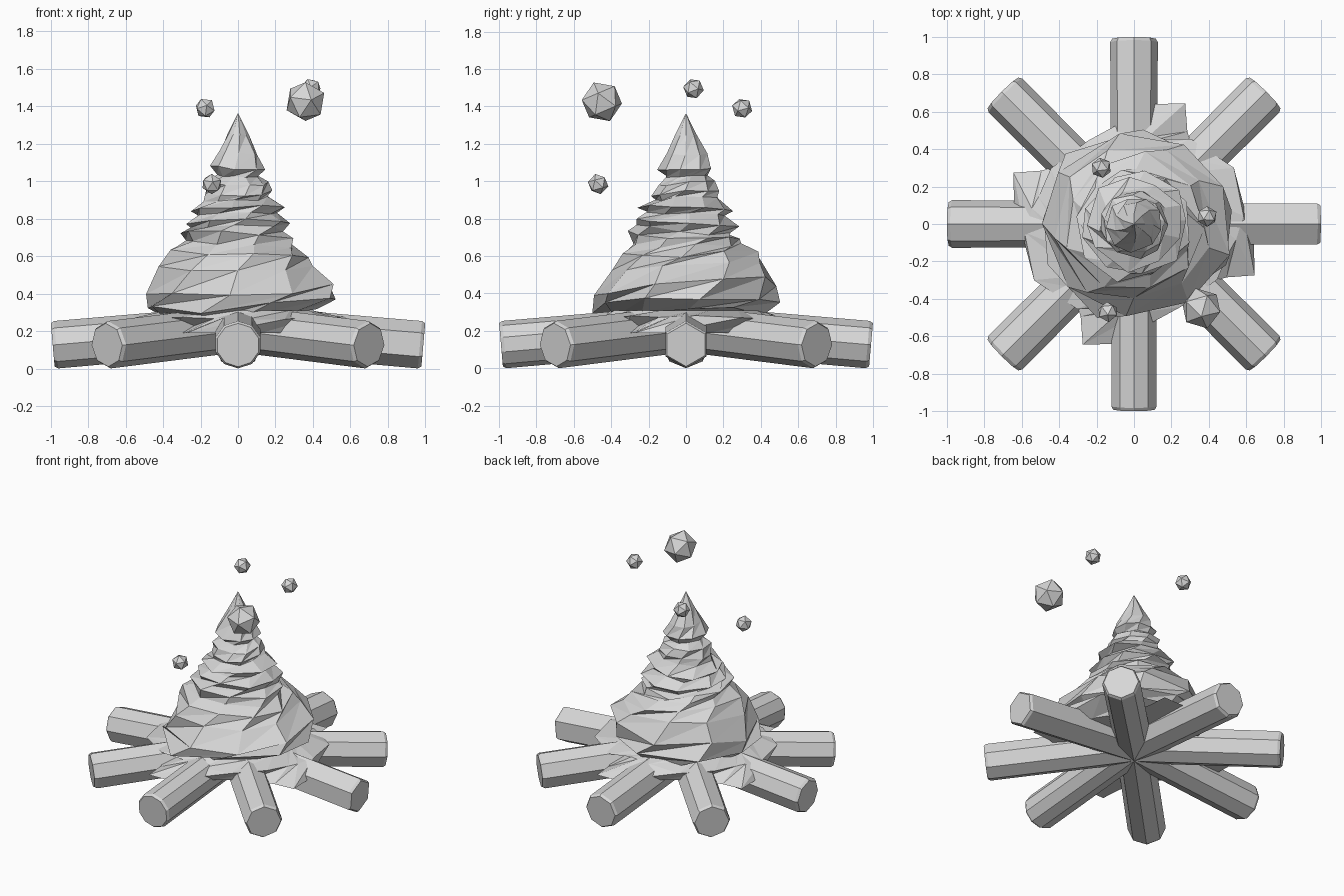
import bpy, bmesh, math, random
from mathutils import Matrix, Vector

random.seed(23)
cube = bpy.data.objects.get("Cube")
if cube:
    bpy.data.objects.remove(cube, do_unlink=True)

grey = bpy.data.materials.new("plain grey")
grey.use_nodes = True
grey.diffuse_color = (0.68, 0.68, 0.68, 1)
grey.node_tree.nodes["Principled BSDF"].inputs["Base Color"].default_value = (0.68, 0.68, 0.68, 1)


def finish(bm, name):
    bmesh.ops.recalc_face_normals(bm, faces=bm.faces)
    mesh = bpy.data.meshes.new(name)
    bm.to_mesh(mesh)
    bm.free()
    mesh.materials.append(grey)
    obj = bpy.data.objects.new(name, mesh)
    bpy.context.scene.collection.objects.link(obj)
    return obj


def skin(name, rings, triangles=False):
    """Join equal-length rings of points; the two ends are capped."""
    bm = bmesh.new()
    loops = [[bm.verts.new(p) for p in ring] for ring in rings]
    n = len(loops[0])
    for low, high in zip(loops, loops[1:]):
        for i in range(n):
            j = (i + 1) % n
            bm.faces.new((low[i], low[j], high[j], high[i]))
    bm.faces.new(loops[0][::-1])
    bm.faces.new(loops[-1])
    if triangles:
        bmesh.ops.triangulate(bm, faces=bm.faces[:], quad_method='FIXED')
    return finish(bm, name)


def polar(radius, angle, z):
    return Vector((radius * math.cos(angle), radius * math.sin(angle), z))


# Logs: eight prisms leaning inwards to the middle, with bevelled ends
log_names = ["left", "back_left", "back", "back_right",
             "right", "front_right", "front", "front_left"]
for i, side in enumerate(log_names):
    n = (6, 8, 8, 8, 8, 8, 10, 8)[i]
    place = (Matrix.Translation((0, 0, 0.212))
             @ Matrix.Rotation(i * math.pi / 4, 4, 'Z')
             @ Matrix.Rotation(math.radians(5), 4, 'Y'))
    rings = []
    for along, radius in ((0, 0.125), (0.975, 0.127), (0.993, 0.116)):
        ring = []
        for k in range(n):
            a = math.tau * k / n
            ring.append(place @ Vector((along, radius * math.sin(a), radius * math.cos(a))))
        rings.append(ring)
    skin(side + "_log", rings)

# Flame skirt: a pinwheel with four squared-off corners
low, mid, top = [], [], []
for q in range(4):
    for degrees, r_low, r_mid in ((60, 0.57, 0.50), (67, 0.70, 0.51), (80, 0.65, 0.53),
                                  (105, 0.48, 0.56), (132, 0.46, 0.54)):
        a = math.radians(degrees + 90 * q)
        low.append(polar(r_low, a, 0.19))
        mid.append(polar(r_mid + 0.06 * math.cos(2 * a), a + 0.25,
                         0.27 + random.uniform(-0.01, 0.02)))
        top.append(polar(0.40, a + 0.5, 0.31))
skin("flame_skirt", [low, mid, top], True)

# Flame body: twisted, ragged rings that step in towards the tip
profile = [(0.285, 0.40), (0.345, 0.50), (0.43, 0.51), (0.55, 0.42), (0.62, 0.37),
           (0.67, 0.30), (0.71, 0.30), (0.74, 0.255), (0.77, 0.28), (0.82, 0.22),
           (0.855, 0.25), (0.90, 0.175), (0.935, 0.18), (0.99, 0.165), (1.03, 0.11),
           (1.07, 0.145), (1.15, 0.107), (1.25, 0.056), (1.36, 0.002)]
sides = 9
rings = []
for level, (z, r) in enumerate(profile):
    ring = []
    for k in range(sides):
        a = math.tau * k / sides + level * 0.17
        ragged = r * (1 + random.uniform(-0.07, 0.08))
        height = z + r * (0.07 * math.cos(a - level * 0.6) + random.uniform(-0.05, 0.05))
        ring.append(polar(ragged, a + random.uniform(-0.12, 0.12), height))
    rings.append(ring)
skin("flame_body", rings, True)

# Embers: small floating icosahedra
embers = {"large_ember": (0.36, -0.45, 1.425, 0.112),
          "left_ember": (0.39, 0.04, 1.495, 0.056),
          "back_ember": (-0.175, 0.30, 1.39, 0.056),
          "front_ember": (-0.14, -0.47, 0.985, 0.056)}
for i, (name, (x, y, z, r)) in enumerate(embers.items()):
    bm = bmesh.new()
    bmesh.ops.create_icosphere(bm, subdivisions=1, radius=r,
                               matrix=Matrix.Translation((x, y, z))
                               @ Matrix.Rotation(0.4 + i, 4, 'X')
                               @ Matrix.Rotation(0.7 * i, 4, 'Z'))
    finish(bm, name)
